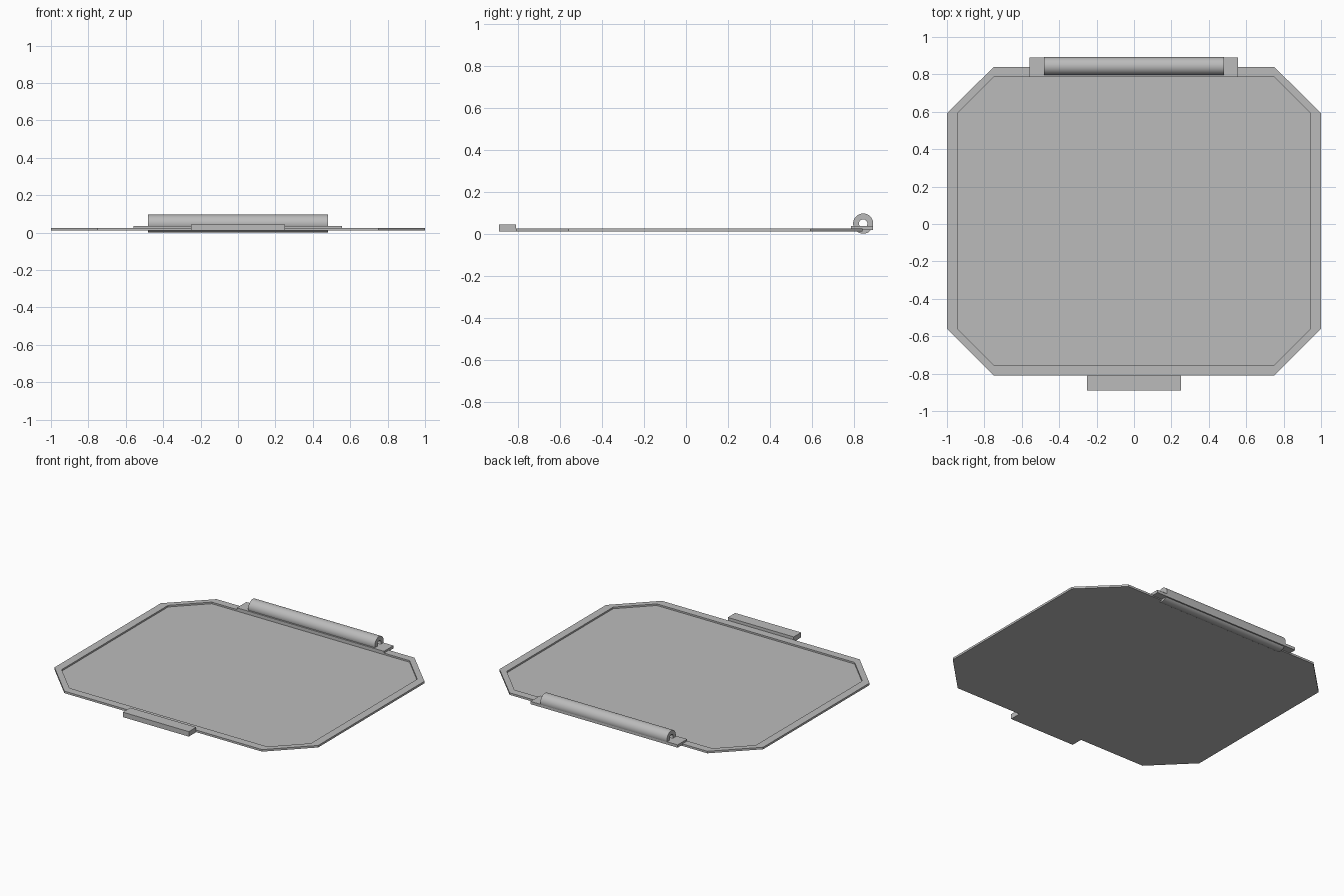
import bpy
import bmesh
import math

cube = bpy.data.objects.get("Cube")
if cube:
    bpy.data.objects.remove(cube, do_unlink=True)

grey = bpy.data.materials.new("plain grey")
grey.use_nodes = True
colour = (0.5, 0.5, 0.5, 1)
grey.diffuse_color = colour
grey.node_tree.nodes["Principled BSDF"].inputs["Base Color"].default_value = colour


def finish(name, bm):
    bmesh.ops.recalc_face_normals(bm, faces=bm.faces)
    mesh = bpy.data.meshes.new(name)
    bm.to_mesh(mesh)
    bm.free()
    mesh.materials.append(grey)
    obj = bpy.data.objects.new(name, mesh)
    bpy.context.collection.objects.link(obj)
    return obj


def box(name, low, high):
    bm = bmesh.new()
    bmesh.ops.create_cube(bm, size=1)
    for v in bm.verts:
        v.co = [a + (b - a) * (c + 0.5) for a, b, c in zip(low, high, v.co)]
    return finish(name, bm)


def bridge(bm, a, b):
    for i in range(len(a)):
        j = (i + 1) % len(a)
        bm.faces.new((a[i], a[j], b[j], b[i]))


def octagon(bm, half_width, front, back, z):
    # Clipped corners start at the same x and y on the outer and inner outlines
    cx, cf, cb = 0.75, -0.56, 0.592
    right = [(cx, front), (half_width, cf), (half_width, cb), (cx, back)]
    left = [(-x, y) for x, y in reversed(right)]
    return [bm.verts.new((x, y, z)) for x, y in right + left]


# Tray: outer wall, rim, inner wall and sunken floor
bm = bmesh.new()
outer, inner = (1, -0.81, 0.84), (0.945, -0.755, 0.787)
bottom, top, floor = 0.01, 0.024, 0.013
loops = [octagon(bm, *outer, bottom), octagon(bm, *outer, top),
         octagon(bm, *inner, top), octagon(bm, *inner, floor)]
for a, b in zip(loops, loops[1:]):
    bridge(bm, a, b)
bm.faces.new(loops[0])
bm.faces.new(loops[-1])
finish("tray", bm)

# Front latch tab and rear hinge plate
box("front_tab", (-0.25, -0.89, 0.01), (0.25, -0.81, 0.044))
box("hinge_plate", (-0.56, 0.787, 0.017), (0.556, 0.89, 0.036))

# Hollow hinge tube along x
bm = bmesh.new()
sides, half_length, centre_y, centre_z = 48, 0.48, 0.844, 0.048


def ring(x, radius):
    angles = [math.tau * i / sides for i in range(sides)]
    return [bm.verts.new((x, centre_y + radius * math.cos(a),
                          centre_z + radius * math.sin(a))) for a in angles]


loops = [ring(-half_length, 0.048), ring(half_length, 0.048),
         ring(half_length, 0.02), ring(-half_length, 0.02)]
for i in range(4):
    bridge(bm, loops[i], loops[(i + 1) % 4])
tube = finish("hinge_tube", bm)
bpy.ops.object.select_all(action="DESELECT")
tube.select_set(True)
bpy.context.view_layer.objects.active = tube
bpy.ops.object.shade_smooth_by_angle(angle=math.radians(30))
